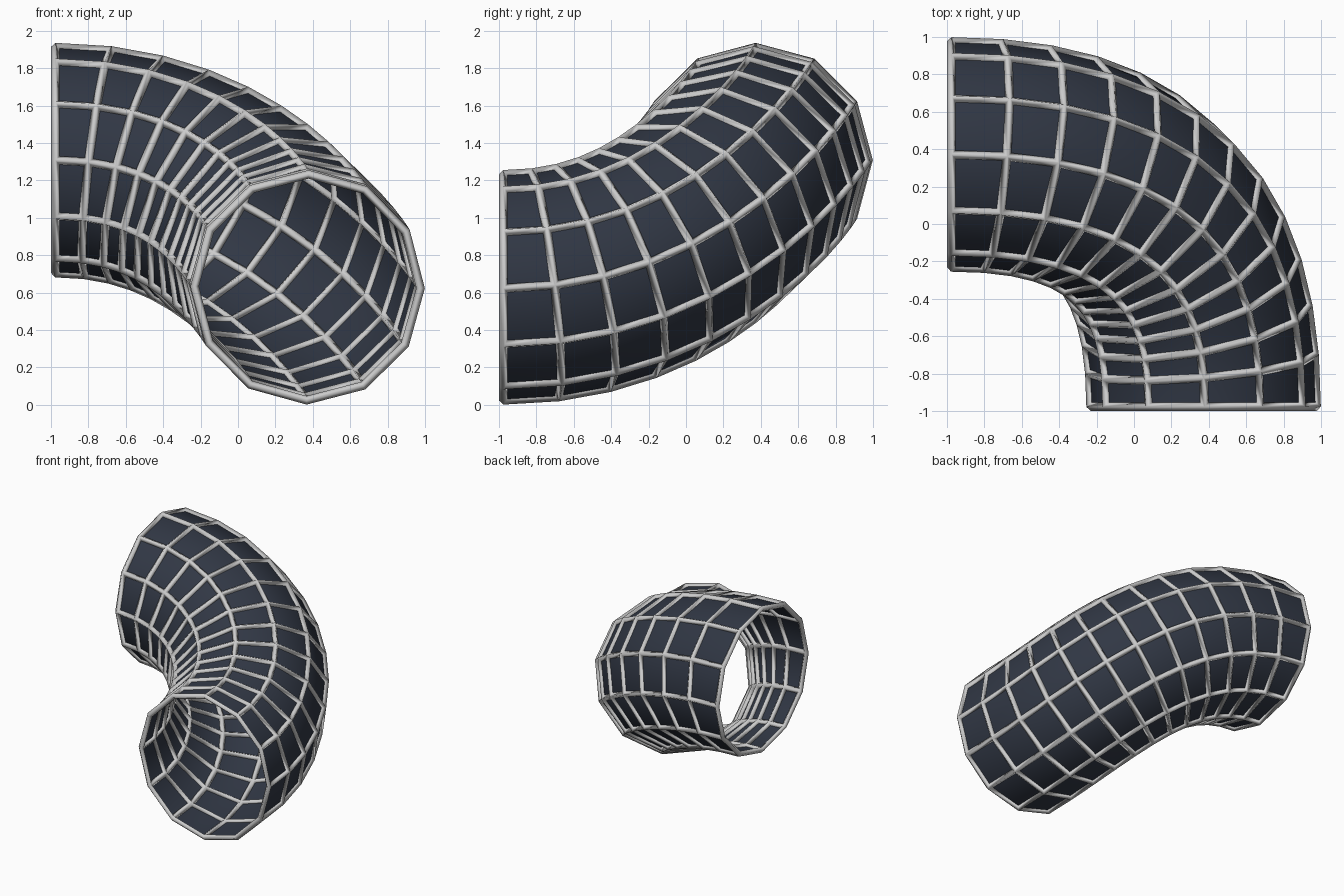
import bpy

if "Cube" in bpy.data.objects:
    bpy.data.objects.remove(bpy.data.objects["Cube"])

WIRE = 0.046      # strut thickness
RADIUS = 0.604    # tube radius

# Bent centre line: a quarter turn that drops while it turns
cu = bpy.data.curves.new("tube_path", 'CURVE')
cu.dimensions = '3D'
cu.resolution_u = 12
cu.bevel_depth = RADIUS
cu.bevel_resolution = 4
cu.twist_mode = 'MINIMUM'
sp = cu.splines.new('BEZIER')
sp.bezier_points.add(1)
REACH = 0.95
ends = [((-0.977, 0.372, 1.308), (REACH, 0, 0)),
        ((0.372, -0.977, 0.628), (0, -REACH, 0))]
for bp, (co, d) in zip(sp.bezier_points, ends):
    bp.handle_left_type = bp.handle_right_type = 'FREE'
    bp.co = co
    bp.handle_left = [c - k for c, k in zip(co, d)]
    bp.handle_right = [c + k for c, k in zip(co, d)]
path = bpy.data.objects.new("tube_path", cu)
bpy.context.collection.objects.link(path)
bpy.context.view_layer.update()

# Turn the path into a 12-sided open tube mesh
dg = bpy.context.evaluated_depsgraph_get()
skin_mesh = bpy.data.meshes.new_from_object(path.evaluated_get(dg))
bpy.data.objects.remove(path)
skin_mesh.materials.clear()
for p in skin_mesh.polygons:
    p.use_smooth = True
    p.material_index = 0
cage_mesh = skin_mesh.copy()


def add(name, mesh):
    mesh.name = name
    ob = bpy.data.objects.new(name, mesh)
    bpy.context.collection.objects.link(ob)
    return ob


# Dark tube wall
skin = add("tube_wall", skin_mesh)
dark = bpy.data.materials.new("dark_panel")
dark.diffuse_color = (0.03, 0.038, 0.058, 1)
dark.use_nodes = True
dark.node_tree.nodes["Principled BSDF"].inputs["Base Color"].default_value = dark.diffuse_color
skin.data.materials.append(dark)

# Grey cage of struts along every edge
cage = add("wire_cage", cage_mesh)
m = cage.modifiers.new("struts", 'WIREFRAME')
m.thickness = WIRE
m.offset = 0
m.use_boundary = True
m.use_replace = True
m.use_even_offset = True
